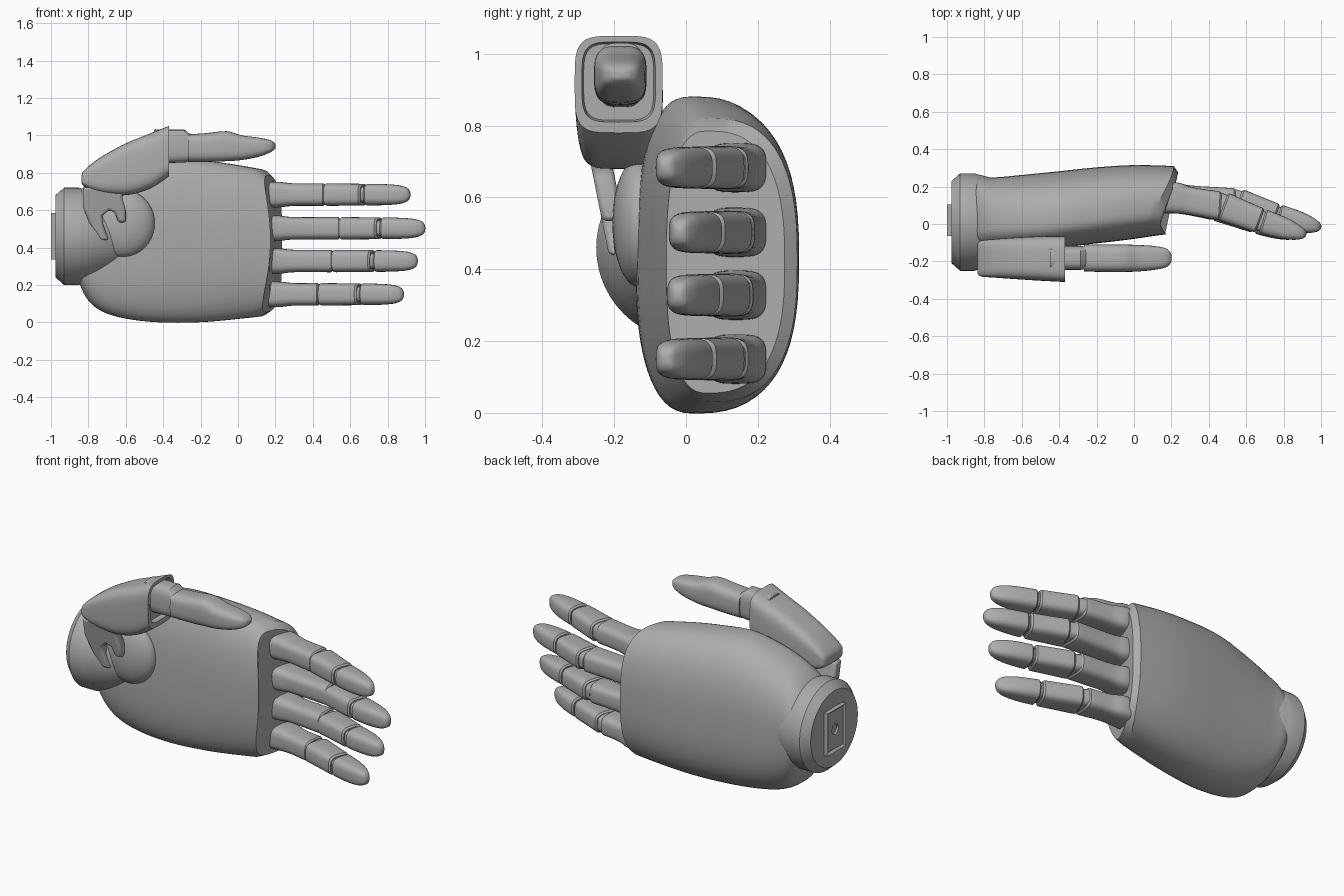
import bpy, bmesh, math
from mathutils import Vector

if "Cube" in bpy.data.objects:
    bpy.data.objects.remove(bpy.data.objects["Cube"], do_unlink=True)

GREY = (0.42, 0.42, 0.42, 1)
grey = bpy.data.materials.new("plain grey")
grey.use_nodes = True
grey.diffuse_color = GREY
grey.node_tree.nodes["Principled BSDF"].inputs["Base Color"].default_value = GREY


def finish(name, bm):
    bmesh.ops.recalc_face_normals(bm, faces=bm.faces)
    mesh = bpy.data.meshes.new(name)
    bm.to_mesh(mesh)
    bm.free()
    mesh.materials.append(grey)
    obj = bpy.data.objects.new(name, mesh)
    bpy.context.collection.objects.link(obj)
    return obj


def ring(x, zlo, zhi, yf, yb, power=2.5, mid=0.5, slope=0.0, sides=40):
    """Rounded cross-section standing across x, optionally leaning with a slope."""
    ym, zm, half = yf + mid * (yb - yf), (zlo + zhi) / 2, (zhi - zlo) / 2
    points = []
    for i in range(sides):
        a = math.tau * i / sides
        c, s = math.cos(a), math.sin(a)
        reach = (yb - ym) if c > 0 else (ym - yf)
        dy = math.copysign(abs(c) ** (2 / power), c) * reach
        dz = math.copysign(abs(s) ** (2 / power), s) * half
        points.append(Vector((x - slope * dy, ym + dy, zm + dz)))
    return points


def loft(name, rings):
    bm = bmesh.new()
    loops = [[bm.verts.new(p) for p in r] for r in rings]
    for a, b in zip(loops, loops[1:]):
        for i in range(len(a)):
            j = (i + 1) % len(a)
            bm.faces.new((a[i], a[j], b[j], b[i]))
    bm.faces.new(loops[0])
    bm.faces.new(loops[-1])
    return finish(name, bm)


def smooth(rows, steps=4):
    """Run a flowing curve through the stations."""
    out = []
    for i in range(len(rows) - 1):
        quad = (rows[max(i - 1, 0)], rows[i], rows[i + 1], rows[min(i + 2, len(rows) - 1)])
        for k in range(steps):
            t = k / steps
            out.append([b + t / 2 * (c - a + t * (2 * a - 5 * b + 4 * c - d + t * (3 * (b - c) + d - a)))
                        for a, b, c, d in zip(*quad)])
    return out + [rows[-1]]


# Palm shell: x, bottom, top, front, back, lean of the finger end
palm = smooth([
    (-.86, .24, .69, -.14, .24, 0),
    (-.81, .13, .74, -.14, .25, 0),
    (-.73, .06, .79, -.14, .25, 0),
    (-.6, .02, .84, -.14, .262, 0),
    (-.42, .0, .88, -.13, .28, 0),
    (-.2, .0, .87, -.105, .303, .2),
    (0, .012, .85, -.085, .315, .6),
    (.205, .03, .82, -.06, .31, 1.15)])
palm.append((.235, .055, .785, -.055, .275, 1))
rings = []
for x, lo, hi, yf, yb, lean in palm:
    r = ring(x, lo, hi, yf, yb, 2.6, .35, sides=64)
    for p in r:
        w = (p.z - .44) / .4
        p.x -= lean * (.27 - p.y) / .32 * (.06 + .08 * w * w)
    rings.append(r)
loft("palm", rings)

# Wrist collar running into the heel of the palm
rows = [(-.975, .22), (-.93, .26), (-.85, .26)]
rows += smooth([(-.85, .258), (-.76, .235), (-.62, .175), (-.48, .1)])[1:]
loft("wrist", [ring(x, .46 - r, .46 + r, .01 - r, .01 + r, 2, sides=56) for x, r in rows])

# Wrist plug: recessed plate with a drilled hole
bm = bmesh.new()
bmesh.ops.create_cube(bm, size=1)
for v in bm.verts:
    v.co = Vector((-.95 + v.co.x * .1, .02 + v.co.y * .17, .46 + v.co.z * .25))
bm.faces.ensure_lookup_table()
end = min(bm.faces, key=lambda f: f.calc_center_median().x)
bmesh.ops.inset_individual(bm, faces=[end], thickness=.018)
bmesh.ops.translate(bm, verts=end.verts, vec=(.012, 0, 0))
plug = finish("wrist_plug", bm)
cutter = loft("hole_cutter", [ring(x, .43, .49, -.01, .05, 2, sides=24) for x in (-1.05, -.93)])
cutter.hide_render = True
cutter.hide_set(True)
cut = plug.modifiers.new("hole", 'BOOLEAN')
cut.object = cutter
cut.solver = 'EXACT'

# Thumb pad bulging from the palm
bm = bmesh.new()
bmesh.ops.create_uvsphere(bm, u_segments=40, v_segments=20, radius=1)
for v in bm.verts:
    v.co = Vector((-.615 + v.co.x * .17, -.13 + v.co.y * .075, .53 + v.co.z * .18))
finish("thumb_pad", bm)

# Forked bracket holding the thumb housing
outline = [(-.83, .72), (-.83, .62), (-.79, .52), (-.74, .44), (-.69, .44), (-.72, .52), (-.725, .57),
           (-.69, .6), (-.66, .59), (-.64, .535), (-.6, .535), (-.6, .6), (-.62, .67), (-.6, .74)]
bm = bmesh.new()
face = bm.faces.new([bm.verts.new((x, 0, z)) for x, z in outline])
ext = bmesh.ops.extrude_face_region(bm, geom=[face])["geom"]
for v in [g for g in ext if isinstance(g, bmesh.types.BMVert)]:
    v.co.y = .06
for v in bm.verts:
    v.co.y -= .215 + .2 * (v.co.z - .44)
bracket = finish("thumb_bracket", bm)
bev = bracket.modifiers.new("soft edges", 'BEVEL')
bev.width, bev.segments = .012, 2

# Thumb housing with an open end
rows = smooth([
    (-.838, .75, .785, -.26, -.11),
    (-.82, .725, .815, -.28, -.09),
    (-.74, .692, .88, -.287, -.08),
    (-.6, .68, .957, -.297, -.07),
    (-.47, .715, 1.01, -.305, -.065),
    (-.37, .78, 1.05, -.31, -.065)])
rows += [(-.37, .81, 1.033, -.29, -.085), (-.4, .815, 1.028, -.285, -.09)]
loft("thumb_housing", [ring(*r, 4.2, sides=56) for r in rows])

# Thumb
loft("thumb_base", [ring(*r, 3.4) for r in (
    (-.45, .85, 1.03, -.245, -.118), (-.285, .855, 1.03, -.245, -.118), (-.25, .865, 1.0, -.24, -.122))])
loft("thumb", [ring(*r, 3.2) for r in smooth([
    (-.268, .858, 1.005, -.254, -.11),
    (-.17, .858, 1.012, -.256, -.11),
    (-.06, .862, 1.022, -.256, -.11),
    (.02, .868, 1.0, -.254, -.112),
    (.11, .885, .988, -.245, -.118),
    (.17, .908, .975, -.232, -.13),
    (.195, .925, .96, -.21, -.152),
    (.201, .935, .95, -.19, -.17)])])


def finger_ring(x, y, z, a, b, slope, power=3.4):
    return ring(x, z - b, z + b, y - a, y + a, power, .5, slope)


def finger(name, z, base, j1, j2, tip, y1, y2, y3):
    s1, s2, s3 = (y1 - .14) / (j1 - .2), (y2 - y1) / (j2 - j1), (y3 - y2) / (tip - j2)
    # root segment flaring into the palm
    rows = smooth([(base, .14, .083, .07, 0), (.22, .14, .083, .068, s1 / 2),
                   (.3, .14 + s1 * .1, .073, .06, s1),
                   (j1 - .03, y1 - s1 * .03, .075, .06, s1)])
    rows += [(j1 - .014, y1 - s1 * .014, .075, .06, s1 + .1), (j1 - .006, y1, .067, .053, s1 + .1)]
    loft(name + "_root", [finger_ring(x, y, z, a, b, s) for x, y, a, b, s in rows])
    # middle segment with chamfered ends
    loft(name + "_middle", [finger_ring(j1 + (j2 - j1) * t, y1 + (y2 - y1) * t, z, a, b, s2) for t, a, b in (
        (.03, .066, .052), (.07, .073, .06), (.5, .068, .059), (.93, .064, .058), (.97, .057, .05))])
    # rounded fingertip
    rows = [(.03, .057, .05), (.065, .064, .058)]
    rows += smooth([(.065, .064, .058), (.45, .057, .056), (.75, .043, .05),
                    (.92, .027, .037), (.98, .016, .022), (1, .006, .008)])[1:]
    loft(name + "_tip", [finger_ring(j2 + (tip - j2) * t, y2 + (y3 - y2) * t, z, a, b, s3, 3)
                         for t, a, b in rows])
    # recessed pins inside both joints
    for i, (x, y, s, a) in enumerate(((j1, y1, s2, .062), (j2, y2, s3, .052))):
        loft(f"{name}_joint_{i + 1}", [finger_ring(x + d, y + s * d, z, a, a * .8, s) for d in (-.03, .03)])


finger("index_finger", .683, .1, .47, .68, .92, .095, .015, -.06)
finger("middle_finger", .503, .12, .55, .765, 1.0, .115, .04, -.02)
finger("ring_finger", .328, .11, .51, .73, .96, .11, .035, -.025)
finger("little_finger", .15, .09, .44, .66, .885, .095, .015, -.06)

# Shading: smooth curves, crisp rims
bpy.ops.object.select_all(action='DESELECT')
parts = [o for o in bpy.context.collection.objects if o.type == 'MESH' and o is not cutter]
for o in parts:
    o.select_set(True)
bpy.context.view_layer.objects.active = parts[0]
bpy.ops.object.shade_smooth_by_angle(angle=math.radians(32))
